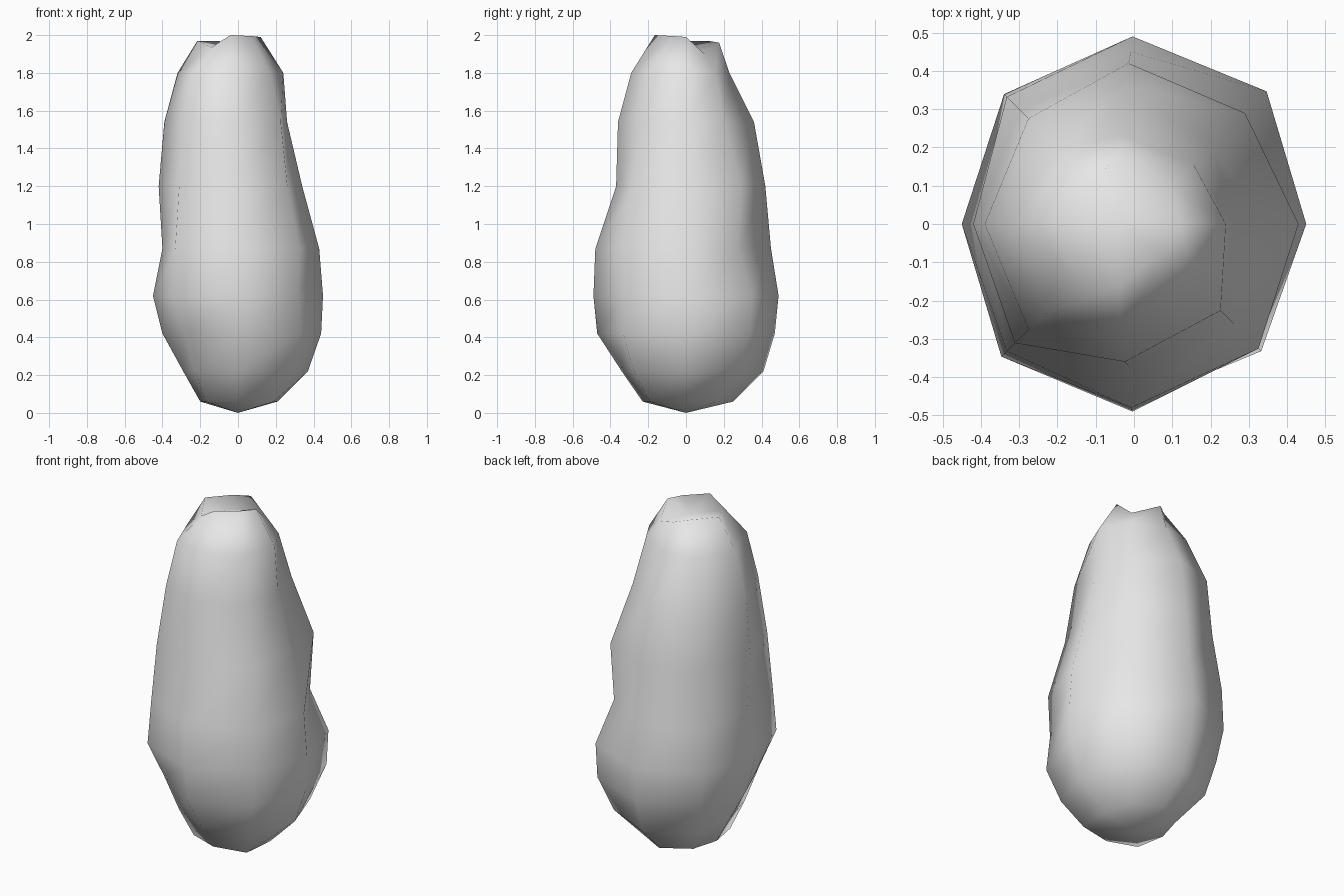
import bpy
import bmesh
from math import cos, sin, radians
from mathutils import Vector

cube = bpy.data.objects.get("Cube")
if cube:
    bpy.data.objects.remove(cube, do_unlink=True)

# One matte colour for the whole body
clay = bpy.data.materials.new("pale_grey_clay")
clay.use_nodes = True
clay.diffuse_color = (0.8, 0.8, 0.8, 1)
clay.node_tree.nodes["Principled BSDF"].inputs["Base Color"].default_value = clay.diffuse_color

# Ring heights, and the eight lumpy side profiles (distance from the axis at
# each height, in hundredths, from bottom to top) going round from the left side
heights = [0.06, 0.22, 0.42, 0.62, 0.87, 1.2, 1.54, 1.8]
profiles = {
    "left": [21, 37, 44, 45, 43, 34, 26, 24],
    "back_left": [23, 39, 48, 49, 39, 41, 29, 22],
    "back": [25, 41, 47, 49, 45, 42, 36, 23],
    "back_right": [22, 38, 44, 48, 47, 42, 39, 28],
    "right": [20, 29, 40, 45, 40, 42, 39, 32],
    "front_right": [24, 32, 40, 49, 47, 44, 39, 33],
    "front": [23, 34, 47, 49, 48, 37, 36, 29],
    "front_left": [27, 39, 47, 45, 46, 37, 32, 24],
}
# Uneven rim around the dimpled top: radius and height on each side
rim = {
    "left": (0.12, 1.99), "back_left": (0.14, 1.9),
    "back": (0.175, 1.96), "back_right": (0.16, 1.97),
    "right": (0.215, 1.97), "front_right": (0.2, 1.935),
    "front": (0.165, 2.0), "front_left": (0.1, 1.995),
}


def side_points(index, side):
    """Points of one profile from bottom to rim, curving slightly to the right."""
    angle = radians(45 * index)
    spots = [(r / 100, z) for r, z in zip(profiles[side], heights)] + [rim[side]]
    lean = -0.01 if side in ("front", "back") else 0
    return [Vector((r * cos(angle) + lean * z * z, r * sin(angle), z)) for r, z in spots]


# Body: skin the profiles together and close both ends with fans
bm = bmesh.new()
columns = [[bm.verts.new(p) for p in side_points(i, side)]
           for i, side in enumerate(profiles)]
bottom = bm.verts.new((0, 0, 0))
top = bm.verts.new((-0.04, 0, 1.94))
for i, column in enumerate(columns):
    following = columns[(i + 1) % len(columns)]
    for k in range(len(column) - 1):
        bm.faces.new((column[k], following[k], following[k + 1], column[k + 1]))
    bm.faces.new((bottom, following[0], column[0]))
    bm.faces.new((top, column[-1], following[-1]))
bmesh.ops.recalc_face_normals(bm, faces=bm.faces)
for face in bm.faces:
    face.smooth = True

mesh = bpy.data.meshes.new("lumpy_body")
bm.to_mesh(mesh)
bm.free()
mesh.materials.append(clay)
body = bpy.data.objects.new("lumpy_body", mesh)
bpy.context.collection.objects.link(body)
